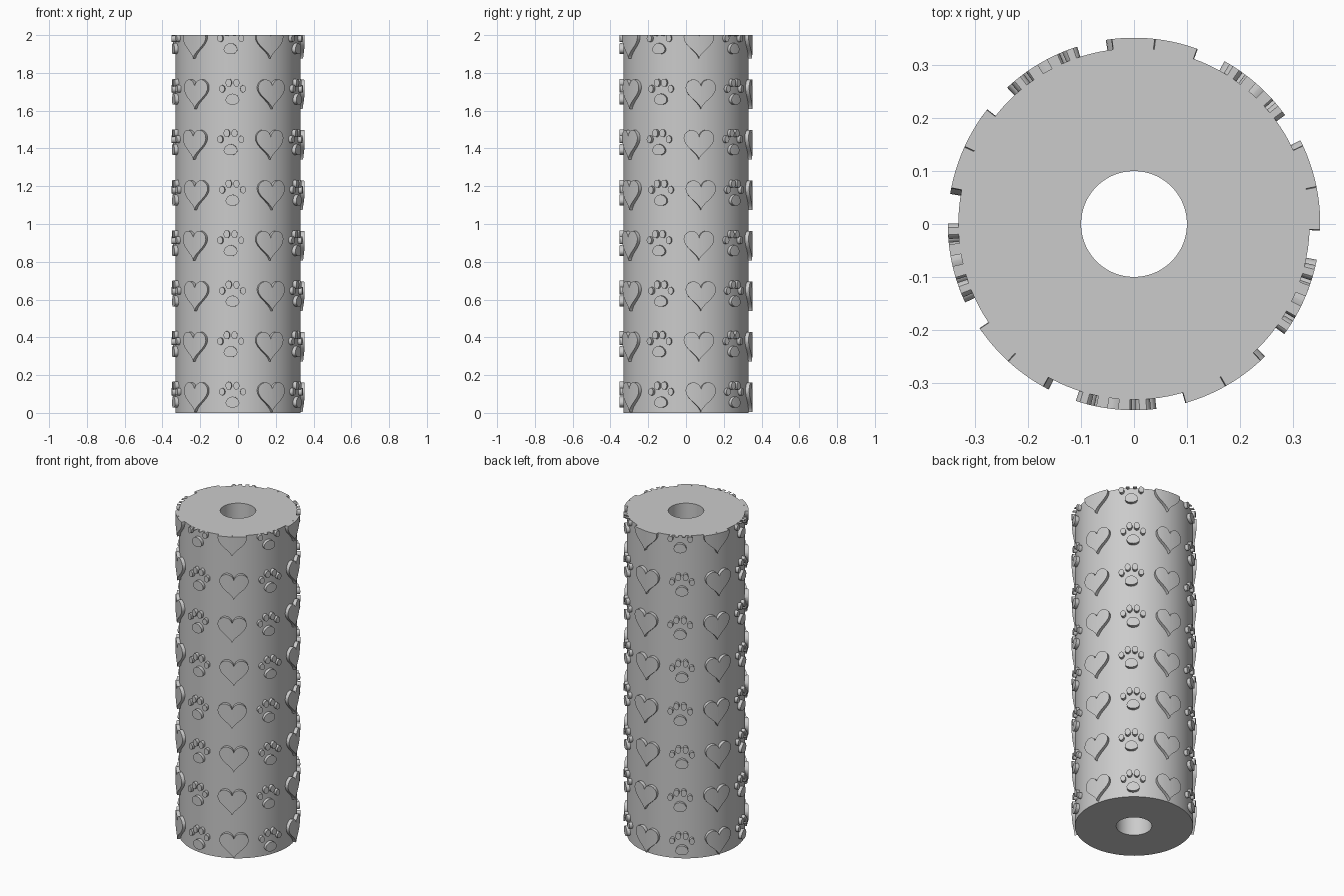
import bpy, bmesh
from math import sin, cos, pi, radians
from mathutils import Vector

if "Cube" in bpy.data.objects:
    bpy.data.objects.remove(bpy.data.objects["Cube"], do_unlink=True)

HEIGHT, BODY_R, HOLE_R, STAMP_R = 2.0, 0.332, 0.1, 0.352
ROWS, COLUMNS, PITCH = 8, 10, 0.2673

grey = bpy.data.materials.new("plain grey")
grey.use_nodes = True
grey.diffuse_color = (0.6, 0.6, 0.6, 1)
grey.node_tree.nodes["Principled BSDF"].inputs["Base Color"].default_value = (0.6, 0.6, 0.6, 1)


def finish(name, bm):
    bmesh.ops.recalc_face_normals(bm, faces=bm.faces)
    mesh = bpy.data.meshes.new(name)
    bm.to_mesh(mesh)
    bm.free()
    mesh.materials.append(grey)
    obj = bpy.data.objects.new(name, mesh)
    bpy.context.collection.objects.link(obj)
    bpy.ops.object.select_all(action='DESELECT')
    obj.select_set(True)
    bpy.context.view_layer.objects.active = obj
    bpy.ops.object.shade_smooth_by_angle(angle=radians(30))


def oval(u, z, ru, rz, taper=0.0, n=28):
    # Oval outline, optionally narrower towards the top
    ring = [2 * pi * i / n for i in range(n)]
    return [(u + ru * cos(t) * (1 - taper * sin(t)), z + rz * sin(t)) for t in ring]


def heart(n=56):
    # Heart outline with its tip at z = 0
    pts = []
    for i in range(n):
        t = 2 * pi * i / n
        h = 13 * cos(t) - 5 * cos(2 * t) - 2 * cos(3 * t) - cos(4 * t)
        pts.append((0.083 * sin(t) ** 3, (h + 17) * 0.0054))
    return pts


def paw():
    # Main pad and four toes
    shapes = [oval(0, 0.03, 0.036, 0.029, 0.15)]
    for side in (-1, 1):
        shapes.append(oval(side * 0.021, 0.117, 0.016, 0.021))
        shapes.append(oval(side * 0.057, 0.085, 0.015, 0.019))
    return shapes


def add_stamp(bm, outline, angle, base):
    # Flat plate, trimmed at the roller end, sliced and wrapped round the roller
    part = bmesh.new()
    face = part.faces.new([part.verts.new((u, BODY_R - 0.004, base + z)) for u, z in outline])
    out = bmesh.ops.extrude_face_region(part, geom=[face])["geom"]
    for v in out:
        if isinstance(v, bmesh.types.BMVert):
            v.co.y = STAMP_R

    def cut(co, no, trim=False):
        geom = part.verts[:] + part.edges[:] + part.faces[:]
        return bmesh.ops.bisect_plane(part, geom=geom, plane_co=co, plane_no=no,
                                      clear_outer=trim)["geom_cut"]

    if base + max(z for u, z in outline) > HEIGHT:
        cut((0, 0, HEIGHT), (0, 0, 1), True)
        bmesh.ops.holes_fill(part, edges=[e for e in part.edges if e.is_boundary])
    if part.verts:
        for k in range(-8, 9):
            cut((k * 0.0101, 0, 0), (1, 0, 0))
    for v in part.verts:
        a, r = angle + v.co.x / STAMP_R, v.co.y
        v.co = Vector((r * sin(a), -r * cos(a), v.co.z))
    mesh = bpy.data.meshes.new("stamp_part")
    part.to_mesh(mesh)
    part.free()
    bm.from_mesh(mesh)
    bpy.data.meshes.remove(mesh)


# Roller body: a rectangle spun round the axis, leaving a bore
body = bmesh.new()
corners = [body.verts.new((r, 0, z)) for r, z in
           ((HOLE_R, 0), (BODY_R, 0), (BODY_R, HEIGHT), (HOLE_R, HEIGHT))]
edges = [body.edges.new((corners[i], corners[(i + 1) % 4])) for i in range(4)]
bmesh.ops.spin(body, geom=corners + edges, cent=(0, 0, 0), axis=(0, 0, 1),
               angle=2 * pi, steps=128, use_merge=True)
bmesh.ops.remove_doubles(body, verts=body.verts, dist=0.0001)
finish("roller_body", body)

# Raised pattern: columns of paws and hearts in turn
paws, hearts = bmesh.new(), bmesh.new()
for row in range(ROWS):
    shift = -6.5 if row % 2 else -4.8
    for col in range(COLUMNS):
        angle = radians(shift + col * 360 / COLUMNS)
        if col % 2:
            add_stamp(hearts, heart(), angle, 0.005 + row * PITCH)
        else:
            for shape in paw():
                add_stamp(paws, shape, angle, 0.027 + row * PITCH)
finish("raised_paws", paws)
finish("raised_hearts", hearts)
